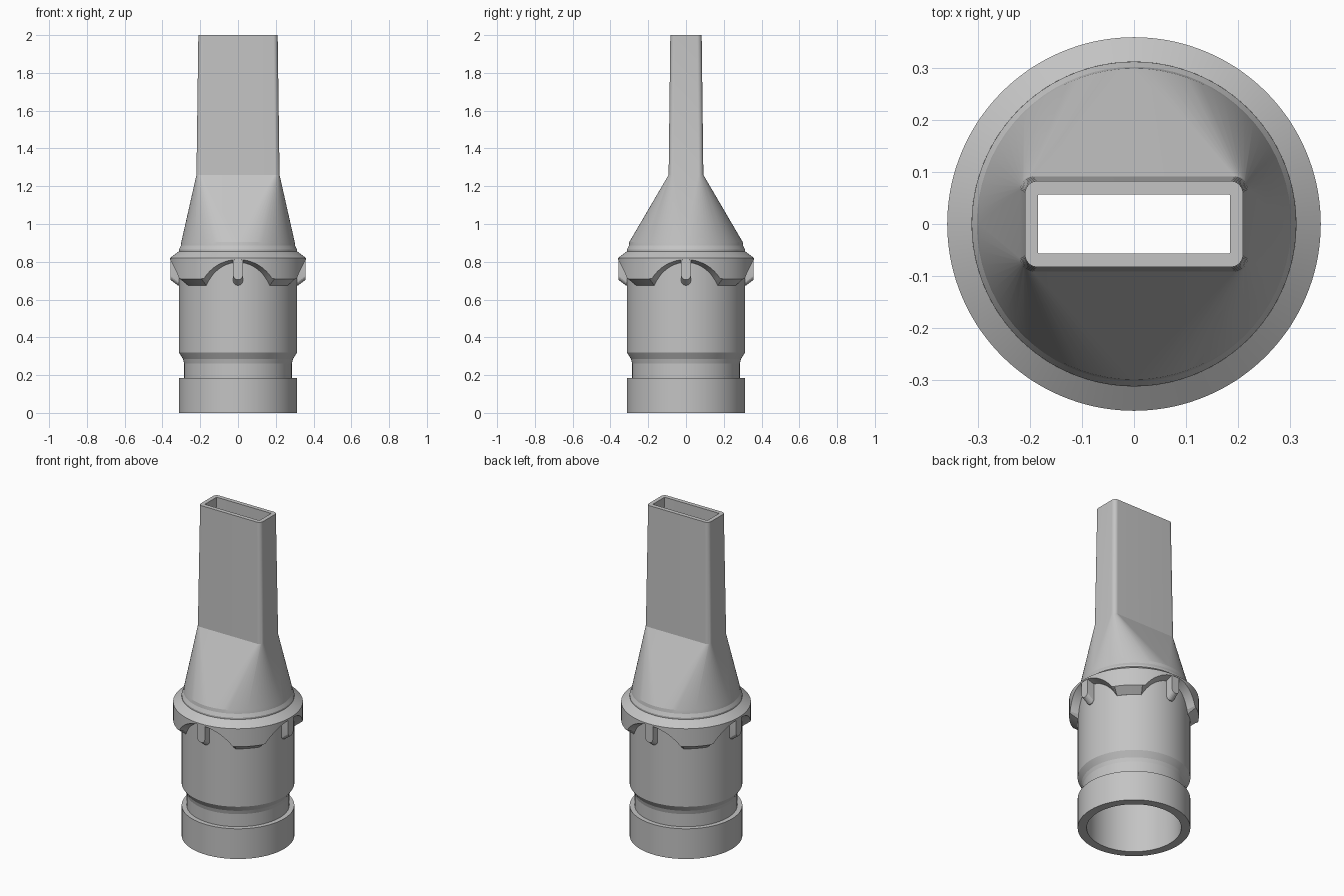
import bpy, bmesh
from math import sin, cos, pi, sqrt, radians

cube = bpy.data.objects.get("Cube")
if cube:
    bpy.data.objects.remove(cube, do_unlink=True)

grey = bpy.data.materials.new("plain grey")
grey.use_nodes = True
colour = (0.55, 0.55, 0.55, 1)
grey.diffuse_color = colour
grey.node_tree.nodes["Principled BSDF"].inputs["Base Color"].default_value = colour


def loft(name, rings, closed):
    """Skin a list of equal-length rings; closed joins last to first, else caps."""
    bm = bmesh.new()
    rows = [[bm.verts.new(p) for p in ring] for ring in rings]
    count = len(rows[0])
    for i in range(len(rows) if closed else len(rows) - 1):
        low, high = rows[i], rows[(i + 1) % len(rows)]
        for j in range(count):
            k = (j + 1) % count
            bm.faces.new((low[j], low[k], high[k], high[j]))
    if not closed:
        bm.faces.new(rows[0])
        bm.faces.new(rows[-1])
    bmesh.ops.remove_doubles(bm, verts=bm.verts, dist=1e-5)
    bmesh.ops.recalc_face_normals(bm, faces=bm.faces)
    mesh = bpy.data.meshes.new(name)
    bm.to_mesh(mesh)
    bm.free()
    mesh.materials.append(grey)
    obj = bpy.data.objects.new(name, mesh)
    bpy.context.collection.objects.link(obj)
    bpy.ops.object.select_all(action='DESELECT')
    obj.select_set(True)
    bpy.context.view_layer.objects.active = obj
    bpy.ops.object.shade_smooth_by_angle(angle=radians(12))
    return obj


def section(z, a, b, r, steps=18):
    """Rounded rectangle of half sizes a, b; a circle when a = b = r."""
    ring = []
    for q in range(4):
        sx = 1 if q in (0, 3) else -1
        sy = 1 if q < 2 else -1
        for s in range(steps + 1):
            t = (q + s / steps) * pi / 2
            ring.append((sx * (a - r) + r * cos(t), sy * (b - r) + r * sin(t), z))
    return ring


# Hollow tube: grooved round body, transition and flat rectangular spout
round_profile = [(0, .313), (.185, .313), (.185, .285), (.262, .285), (.285, .291),
                 (.32, .313), (.865, .313), (.885, .303), (.905, .30)]
rings = [section(z, r, r, r) for z, r in round_profile]
rings += [section(1.26, .22, .092, .026), section(2, .21, .083, .024),
          section(2, .185, .057, .003), section(1.26, .193, .064, .003),
          section(.90, .263, .263, .263), section(0, .263, .263, .263)]
loft("nozzle_tube", rings, True)


# Collar with four arches cut in its lower edge
def arch(angle):
    a = (angle + pi / 4) % (pi / 2) - pi / 4
    y = .36 * sin(a)
    return .60 + sqrt(max(0, .212 ** 2 - y * y))


angles = [2 * pi * i / 144 for i in range(144)]


def collar_ring(radius, height):
    return [(radius * cos(t), radius * sin(t), height(t)) for t in angles]


loft("collar", [
    collar_ring(.305, lambda t: .855),
    collar_ring(.313, lambda t: .855),
    collar_ring(.36, lambda t: .82),
    collar_ring(.36, lambda t: max(.71, arch(t))),
    collar_ring(.313, lambda t: max(.675, arch(t) - .015)),
    collar_ring(.305, lambda t: max(.675, arch(t) - .015)),
], True)


# Round-ended ribs in the middle of each arch
def rib_outline(y, bottom, half=.026):
    arc = [pi + pi * s / 10 for s in range(11)]
    return ([(half * cos(t), y, bottom + half + half * sin(t)) for t in arc]
            + [(half, y, .817), (-half, y, .817)])


for i, side in enumerate(("front", "left", "back", "right")):
    rib = loft(side + "_rib", [rib_outline(-.29, .675), rib_outline(-.318, .675),
                               rib_outline(-.358, .705)], False)
    rib.rotation_euler.z = i * pi / 2
